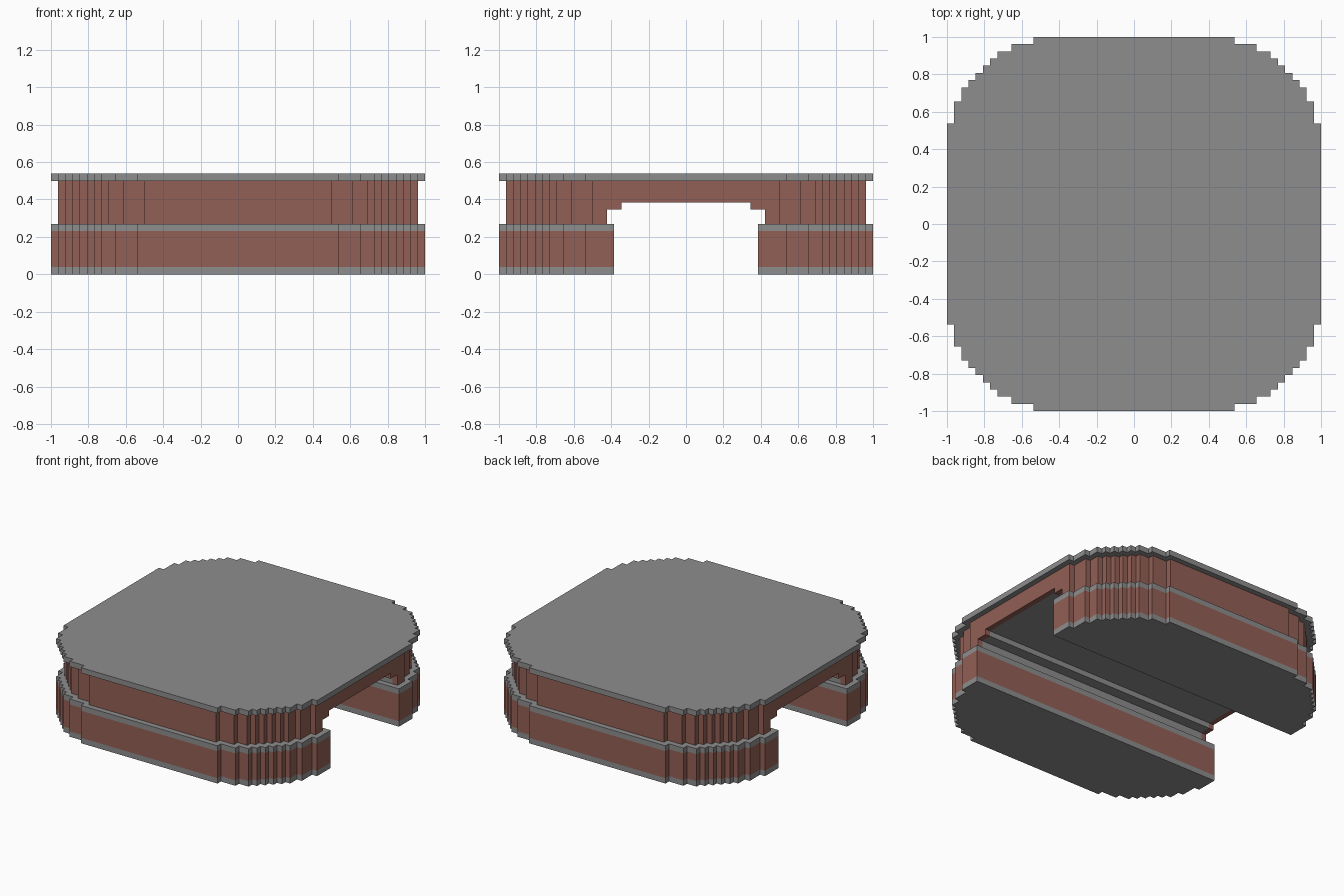
import bpy, bmesh
from mathutils import Vector

if "Cube" in bpy.data.objects:
    bpy.data.objects.remove(bpy.data.objects["Cube"])

U = 1 / 26  # size of one block


def material(name, rgb):
    m = bpy.data.materials.new(name)
    m.use_nodes = True
    m.diffuse_color = (*rgb, 1)
    m.node_tree.nodes["Principled BSDF"].inputs["Base Color"].default_value = (*rgb, 1)
    return m


STONE, BRICK = 0, 1
MATERIALS = [material("grey stone", (0.27, 0.27, 0.27)),
             material("red brick", (0.29, 0.115, 0.09))]


def corner(inset):
    """Stair-stepped corner of the outline in the +x +y quadrant."""
    tread = [(26, 14), (25, 17), (24, 19), (23, 20), (22, 21)]
    tread += [(b, a) for a, b in reversed(tread)]
    pts = []
    for i, (x, y) in enumerate(tread):
        pts.append((x - inset, y - inset))
        if i + 1 < len(tread):
            pts.append((tread[i + 1][0] - inset, y - inset))
    return pts


def full_outline(inset):
    c = corner(inset)
    top = c + [(-x, y) for x, y in reversed(c)]
    return top + [(-x, -y) for x, y in top]


def side_outline(cut):
    """One end of the outline, cut off straight along the passage."""
    c = corner(0)
    half = c + [(-x, y) for x, y in reversed(c)]
    return [(26, cut)] + half + [(-26, cut)]


def prism(name, points, levels, colours):
    """Extrude a plan through the levels; each storey gets its own colour."""
    bm = bmesh.new()
    face = bm.faces.new([bm.verts.new((x * U, y * U, levels[0] * U)) for x, y in points])
    face.material_index = colours[0]
    rings = [list(face.verts)]
    for z in levels[1:]:
        rings.append([bm.verts.new((x * U, y * U, z * U)) for x, y in points])
    n = len(points)
    for low, high, colour in zip(rings, rings[1:], colours):
        for i in range(n):
            j = (i + 1) % n
            bm.faces.new((low[i], low[j], high[j], high[i])).material_index = colour
    bm.faces.new(rings[-1]).material_index = colours[-1]
    bmesh.ops.recalc_face_normals(bm, faces=bm.faces)
    mesh = bpy.data.meshes.new(name)
    bm.to_mesh(mesh)
    bm.free()
    for m in MATERIALS:
        mesh.materials.append(m)
    ob = bpy.data.objects.new(name, mesh)
    bpy.context.collection.objects.link(ob)
    return ob


# Two lower blocks either side of the passage
for name, s in (("front_base", -1), ("back_base", 1)):
    plan = [(x, s * y) for x, y in side_outline(10)]
    prism(name, plan, [0, 1, 6, 7], [STONE, BRICK, STONE])

# Roof slab
prism("roof_slab", full_outline(0), [13, 14], [STONE])

# Upper storey with a stepped passage cut through along x
upper = prism("upper_storey", full_outline(1), [7, 13], [BRICK])
half = [(11, 5), (11, 9), (9, 9), (9, 10)]
profile = half + [(-y, z) for y, z in reversed(half)]
cutter = prism("passage_cutter", profile, [-30, 30], [BRICK])
for v in cutter.data.vertices:
    y, z, x = v.co
    v.co = (x, y, z)
cutter.hide_render = True
mod = upper.modifiers.new("passage", "BOOLEAN")
mod.operation = "DIFFERENCE"
mod.solver = "EXACT"
mod.object = cutter
bpy.context.view_layer.objects.active = upper
bpy.ops.object.modifier_apply(modifier=mod.name)
bpy.data.objects.remove(cutter)

# Passage lining is stone, apart from one block of brick at each end
bm = bmesh.new()
bm.from_mesh(upper.data)
for s in (-1, 1):
    bmesh.ops.bisect_plane(bm, geom=bm.verts[:] + bm.edges[:] + bm.faces[:],
                           plane_co=(s * 24 * U, 0, 0), plane_no=(s, 0, 0), dist=1e-5)
for f in bm.faces:
    c = f.calc_center_median() / U
    inside = abs(c.x) < 23.9 and abs(c.y) < 11.1 and c.z < 10.1
    f.material_index = STONE if inside else BRICK
bm.to_mesh(upper.data)
bm.free()
